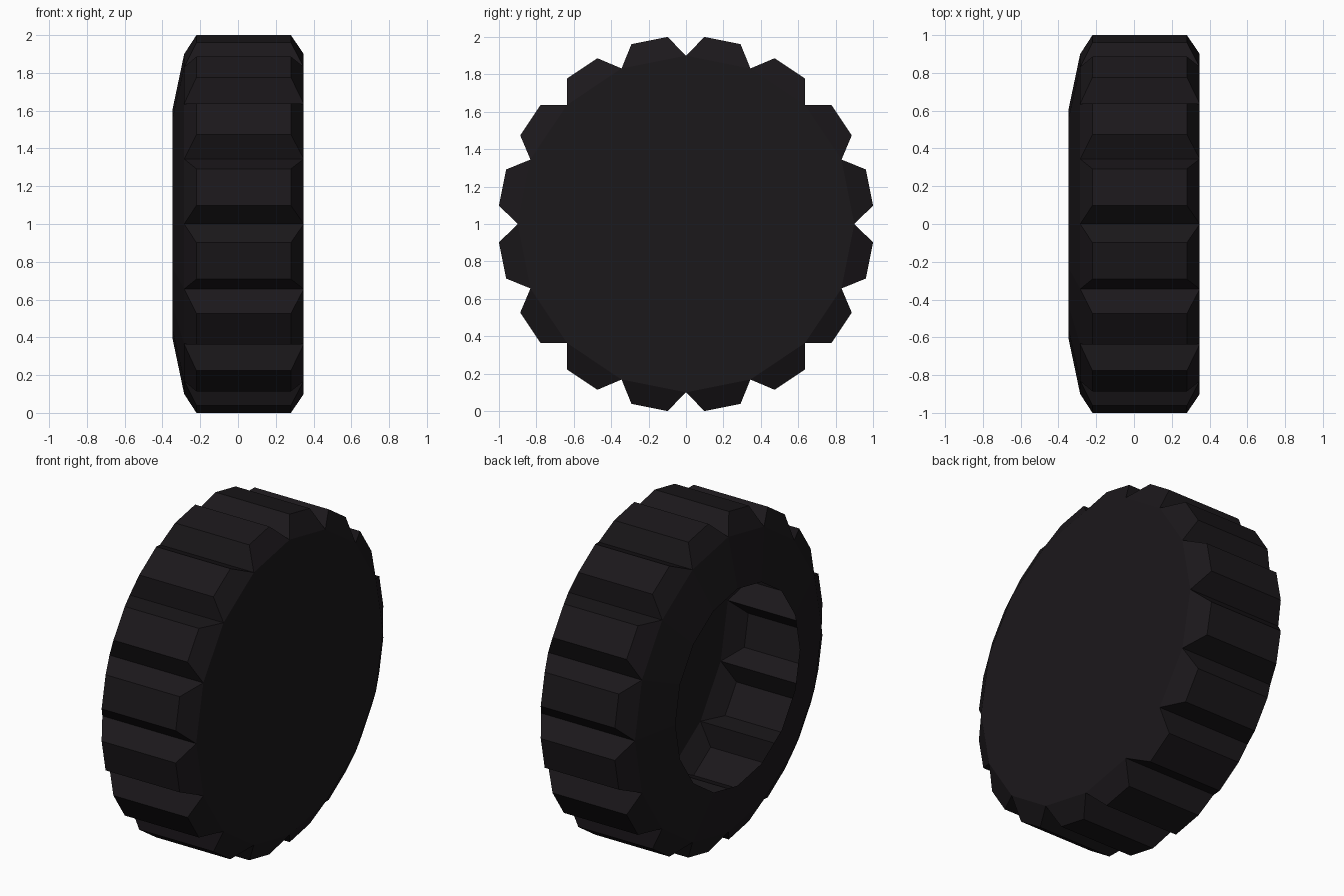
import bpy, bmesh
from math import sin, cos, pi

if "Cube" in bpy.data.objects:
    bpy.data.objects.remove(bpy.data.objects["Cube"])

TEETH = 16
STEP = 2 * pi / TEETH
R_TIP = 1 / cos(STEP / 4)      # tread tip radius, so the flats reach 1.0
R_VALLEY, R_HOLE = 0.9, 0.6
X_FACE, X_TIP_R, X_TIP_L, X_SHOULDER, X_RIM = 0.348, 0.28, -0.22, -0.285, -0.348

bm = bmesh.new()


def vert(x, r, a):
    return bm.verts.new((x, r * sin(a), 1 + r * cos(a)))


def ring(x, r, offset=0.0):
    return [vert(x, r, (i + offset) * STEP) for i in range(TEETH)]


# Rings of the shell: outer face, shoulder, hub opening, and tread tips
face, shoulder, hole = ring(X_FACE, R_VALLEY), ring(X_SHOULDER, R_VALLEY), ring(X_RIM, R_HOLE)
tip_r = [ring(X_TIP_R, R_TIP, o) for o in (0.25, 0.75)]
tip_l = [ring(X_TIP_L, R_TIP, o) for o in (0.25, 0.75)]

bm.faces.new(face)                                   # closed outer side
for i in range(TEETH):
    j = (i + 1) % TEETH
    a, b = tip_r[0][i], tip_r[1][i]
    c, d = tip_l[0][i], tip_l[1][i]
    bm.faces.new((a, b, d, c))                       # tread block top
    bm.faces.new((face[i], a, c, shoulder[i]))       # groove walls
    bm.faces.new((b, face[j], shoulder[j], d))
    bm.faces.new((face[i], face[j], b, a))           # sloped block ends
    bm.faces.new((shoulder[j], shoulder[i], c, d))
    bm.faces.new((shoulder[i], shoulder[j], hole[j], hole[i]))  # side wall

bmesh.ops.recalc_face_normals(bm, faces=bm.faces)
# Make sure the closed side faces outward (+x)
bm.faces.ensure_lookup_table()
if bm.faces[0].normal.x < 0:
    bmesh.ops.reverse_faces(bm, faces=bm.faces)

mesh = bpy.data.meshes.new("tyre")
bm.to_mesh(mesh)
bm.free()
tyre = bpy.data.objects.new("tyre", mesh)
bpy.context.collection.objects.link(tyre)

rubber = bpy.data.materials.new("rubber")
rubber.diffuse_color = (0.011, 0.009, 0.011, 1)
rubber.use_nodes = True
rubber.node_tree.nodes["Principled BSDF"].inputs["Base Color"].default_value = rubber.diffuse_color
mesh.materials.append(rubber)
